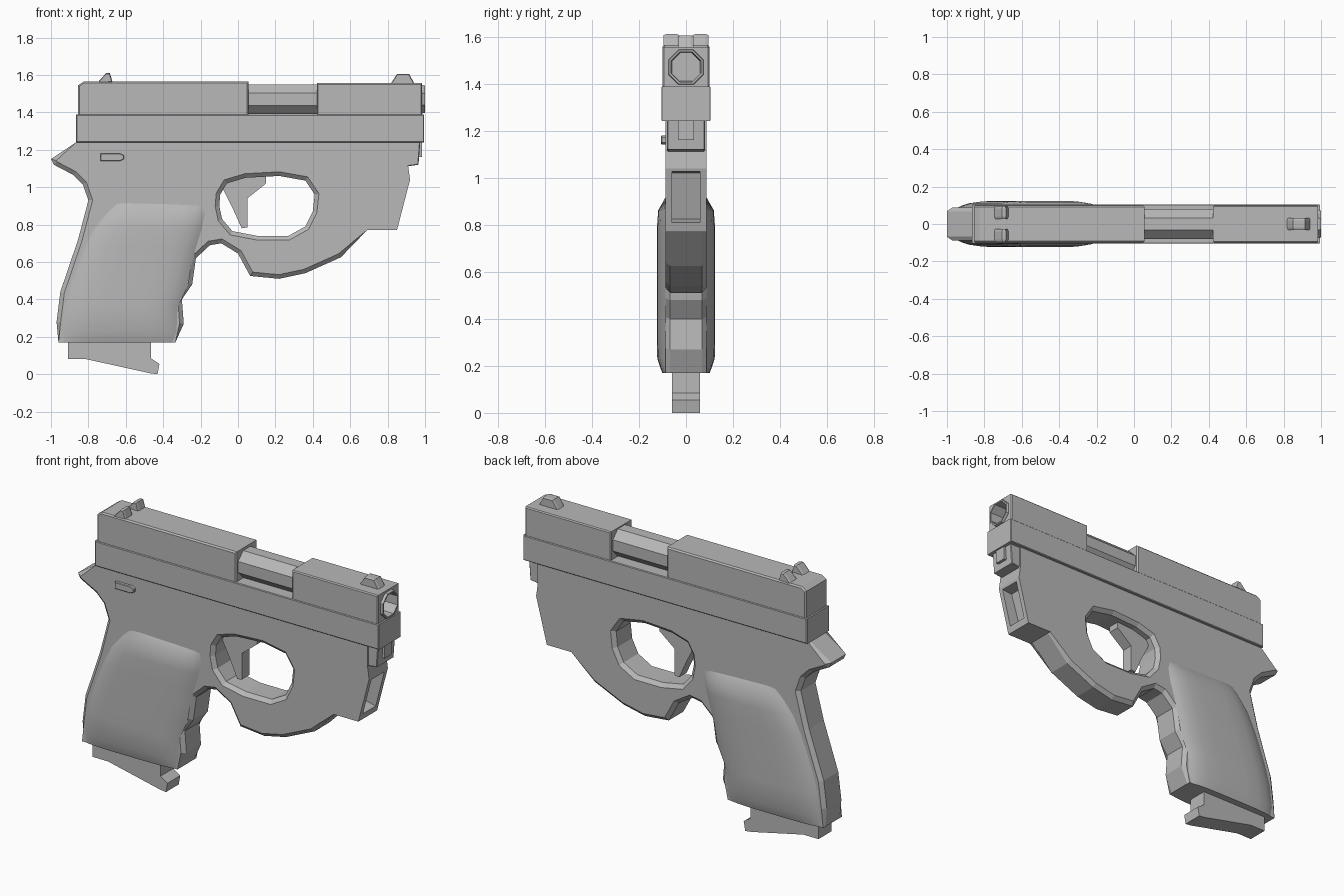
import bpy, bmesh, math
from mathutils import Vector

if "Cube" in bpy.data.objects:
    bpy.data.objects.remove(bpy.data.objects["Cube"])

grey = bpy.data.materials.new("plain grey")
grey.diffuse_color = (0.48, 0.48, 0.48, 1)
grey.use_nodes = True
grey.node_tree.nodes["Principled BSDF"].inputs["Base Color"].default_value = grey.diffuse_color


def finish(name, bm, smooth=False):
    bmesh.ops.remove_doubles(bm, verts=bm.verts[:], dist=1e-5)
    bmesh.ops.recalc_face_normals(bm, faces=bm.faces[:])
    mesh = bpy.data.meshes.new(name)
    bm.to_mesh(mesh)
    bm.free()
    mesh.materials.append(grey)
    for p in mesh.polygons:
        p.use_smooth = smooth
    ob = bpy.data.objects.new(name, mesh)
    bpy.context.collection.objects.link(ob)
    return ob


def inset(loop, amount):
    """Move each corner into the material (left of the loop direction)."""
    out, n = [], len(loop)
    for i, p in enumerate(loop):
        a = (p - loop[i - 1]).normalized()
        b = (loop[(i + 1) % n] - p).normalized()
        na, nb = Vector((-a.y, a.x)), Vector((-b.y, b.x))
        out.append(p + (na + nb) * amount(p) / max(0.6, 1 + na.dot(nb)))
    return out


def prism(name, loops, half, d=0.0, dy=0.0, yc=0.0):
    """Extrude an x-z outline (first loop) with holes (others), chamfered by d and dy."""
    amount = d if callable(d) else (lambda p: d)
    bm = bmesh.new()
    caps = {1: [], -1: []}
    for k, pts in enumerate(loops):
        loop = [Vector(p) for p in pts]
        n = len(loop)
        area = sum(loop[i - 1].cross(loop[i]) for i in range(n))
        if (area > 0) != (k == 0):
            loop.reverse()
        inner = inset(loop, amount)
        rings = []
        for src, y in ((inner, -half), (loop, dy - half), (loop, half - dy), (inner, half)):
            if dy == 0 and src is loop:
                continue
            rings.append([bm.verts.new((p.x, yc + y, p.y)) for p in src])
        for r, q in zip(rings, rings[1:]):
            for i in range(n):
                bm.faces.new((r[i - 1], r[i], q[i], q[i - 1]))
        for s, r in ((-1, rings[0]), (1, rings[-1])):
            caps[s] += [bm.edges.get((r[i - 1], r[i])) for i in range(n)]
    for s in caps:
        bmesh.ops.triangle_fill(bm, edges=caps[s], use_beauty=True, normal=(0, s, 0))
    return finish(name, bm)


def box(name, x0, x1, z0, z1, half, d=0.0):
    return prism(name, [[(x0, z0), (x1, z0), (x1, z1), (x0, z1)]], half, d, d)


def octagon_tube(name, rings):
    """Octagonal loft along x from (x, flat radius) rings, capped at both ends."""
    bm = bmesh.new()
    vs = []
    for x, r in rings:
        r /= math.cos(math.pi / 8)
        angs = [math.pi / 8 + i * math.pi / 4 for i in range(8)]
        vs.append([bm.verts.new((x, r * math.cos(a), 1.47 + r * math.sin(a))) for a in angs])
    for a, b in zip(vs, vs[1:]):
        for i in range(8):
            bm.faces.new((a[i - 1], a[i], b[i], b[i - 1]))
    bm.faces.new(vs[0])
    bm.faces.new(vs[-1])
    return finish(name, bm)


def cut(ob, cutter):
    m = ob.modifiers.new("cut", 'BOOLEAN')
    m.operation, m.solver, m.object = 'DIFFERENCE', 'EXACT', cutter
    bpy.context.view_layer.objects.active = ob
    bpy.ops.object.modifier_apply(modifier=m.name)
    bpy.data.objects.remove(cutter)


# Frame with grip, guard and trigger opening
outline = [(-0.865, 1.24), (-1.0, 1.15), (-0.985, 1.12), (-0.88, 1.065), (-0.83, 1.015),
           (-0.80, 0.93), (-0.855, 0.72), (-0.95, 0.44), (-0.97, 0.28), (-0.96, 0.17),
           (-0.335, 0.17), (-0.29, 0.27), (-0.30, 0.40), (-0.245, 0.48), (-0.225, 0.62),
           (-0.15, 0.69), (-0.09, 0.70), (0.0, 0.645), (0.065, 0.525), (0.22, 0.51),
           (0.36, 0.54), (0.55, 0.625), (0.69, 0.77), (0.85, 0.77), (0.92, 1.04),
           (0.91, 1.11), (0.91, 1.24)]
opening = [(-0.10, 0.90), (-0.085, 0.83), (-0.03, 0.765), (0.10, 0.74), (0.27, 0.74),
           (0.36, 0.79), (0.40, 0.87), (0.41, 0.96), (0.36, 1.035), (0.22, 1.06),
           (0.04, 1.05), (-0.06, 1.02), (-0.095, 0.96)]
frame = prism("frame", [outline, opening], 0.088,
              lambda p: 0.0 if p.x > 0.68 or p.y > 1.23 or (p.y < 0.2) else 0.022, 0.02)
cut(frame, prism("recess_cutter", [[(0.79, 0.825), (0.90, 0.80), (0.965, 1.03), (0.85, 1.02)]], 0.06))

# Rounded grip panels, one per side
rows = [(-0.64, 0.92, -0.17, 0.905, 0), (-0.70, 0.865, -0.175, 0.855, 0.85),
        (-0.77, 0.78, -0.19, 0.78, 1), (-0.82, 0.68, -0.22, 0.68, 1),
        (-0.86, 0.58, -0.25, 0.58, 1), (-0.90, 0.47, -0.27, 0.47, 1),
        (-0.93, 0.36, -0.32, 0.36, 1), (-0.945, 0.23, -0.325, 0.23, 0.95),
        (-0.94, 0.17, -0.345, 0.17, 0.4), (-0.94, 0.17, -0.345, 0.17, 0)]
steps = [0, 0.04, 0.1, 0.2, 0.35, 0.5, 0.65, 0.8, 0.9, 0.96, 1]
for side, s in (("left", 1), ("right", -1)):
    bm = bmesh.new()
    grid = []
    for xl, zl, xr, zr, f in rows:
        grid.append([bm.verts.new((xl + (xr - xl) * u,
                                   s * (0.086 + 0.038 * f * (1 - abs(2 * u - 1) ** 5)),
                                   zl + (zr - zl) * u)) for u in steps])
    for a, b in zip(grid, grid[1:]):
        for i in range(len(steps) - 1):
            bm.faces.new((a[i], a[i + 1], b[i + 1], b[i]))
    panel = finish("grip_panel_" + side, bm, True)
    bpy.ops.object.select_all(action='DESELECT')
    panel.select_set(True)
    bpy.context.view_layer.objects.active = panel
    bpy.ops.object.shade_smooth_by_angle(angle=math.radians(50))

# Magazine base
prism("magazine", [[(-0.91, 0.2), (-0.91, 0.08), (-0.81, 0.08), (-0.47, 0.005), (-0.43, 0.0),
                    (-0.42, 0.055), (-0.465, 0.085), (-0.465, 0.2)]], 0.06)

# Trigger
prism("trigger", [[(-0.085, 1.0), (0.0, 1.07), (0.15, 1.07), (0.15, 1.02), (0.05, 0.94),
                   (0.05, 0.785), (0.02, 0.78), (-0.03, 0.89)]], 0.035)

# Slide: lower rail, rear block and front block with a bore
box("slide_rail", -0.865, 0.995, 1.24, 1.388, 0.105, 0.004)
prism("slide_rear", [[(-0.855, 1.38), (0.057, 1.38), (0.057, 1.565), (-0.825, 1.565),
                      (-0.855, 1.545)]], 0.1, 0.008, 0.008)
front = box("slide_front", 0.423, 0.985, 1.375, 1.556, 0.1, 0.006)
cut(front, octagon_tube("bore_cutter", [(0.8, 0.074), (1.1, 0.074)]))

# Barrel: chamber seen through the gap, and the muzzle ring
octagon_tube("chamber", [(0.04, 0.08), (0.44, 0.08)])
octagon_tube("muzzle", [(0.79, 0.075), (0.99, 0.075), (1.0, 0.072), (1.0, 0.064), (0.85, 0.06)])

# Guide block under the slide nose
prism("guide_block", [[(0.90, 1.25), (0.90, 1.11), (0.965, 1.12), (0.975, 1.25)]], 0.08, 0.004, 0.004)
box("guide_tab", 0.93, 0.985, 1.16, 1.25, 0.035)

# Sights
for side, y in (("left", 0.061), ("right", -0.061)):
    prism("rear_sight_" + side, [[(-0.75, 1.56), (-0.705, 1.61), (-0.685, 1.61), (-0.67, 1.56)]],
          0.034, 0.004, 0.012, y)
prism("front_sight", [[(0.815, 1.55), (0.85, 1.605), (0.915, 1.605), (0.945, 1.55)]], 0.032, 0.004, 0.012)

# Side catch
prism("side_catch", [[(-0.735, 1.14), (-0.63, 1.14), (-0.61, 1.15), (-0.61, 1.17), (-0.63, 1.18),
                      (-0.735, 1.18)]], 0.012, 0.003, 0.003, -0.094)
